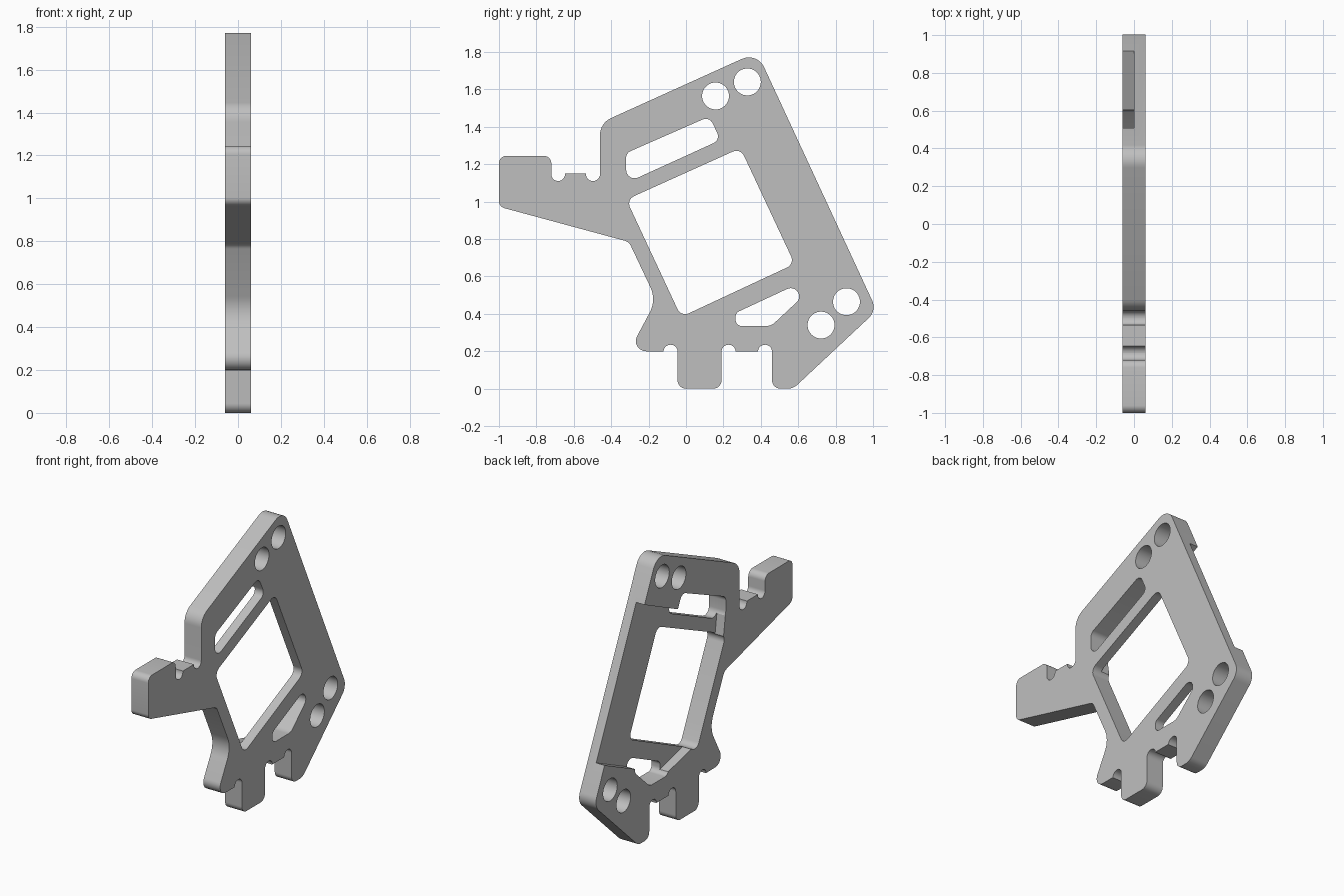
import bpy, bmesh, math
from mathutils import Vector

old = bpy.data.objects.get("Cube")
if old:
    bpy.data.objects.remove(old, do_unlink=True)

HALF = 0.06   # half the plate thickness
R = 0.037     # relief notch radius

grey = bpy.data.materials.new("plain grey")
grey.use_nodes = True
grey.diffuse_color = (0.52, 0.52, 0.52, 1)
grey.node_tree.nodes["Principled BSDF"].inputs["Base Color"].default_value = (0.52, 0.52, 0.52, 1)


def rounded(corners, steps=8):
    """Replace each (y, z, radius) corner by a tangent arc."""
    out = []
    for i, (y, z, r) in enumerate(corners):
        p = Vector((y, z))
        if r == 0:
            out.append(p)
            continue
        a = (Vector(corners[i - 1][:2]) - p).normalized()
        b = (Vector(corners[(i + 1) % len(corners)][:2]) - p).normalized()
        half = a.angle(b) / 2
        centre = p + (a + b).normalized() * (r / math.sin(half))
        reach = r / math.tan(half)
        s, e = p + a * reach - centre, p + b * reach - centre
        sweep = math.pi - 2 * half
        for k in range(steps + 1):
            t = k / steps
            out.append(centre + (s * math.sin((1 - t) * sweep)
                                 + e * math.sin(t * sweep)) / math.sin(sweep))
    return out


def circle(y, z, r, n=40):
    return [Vector((y + r * math.cos(math.tau * k / n),
                    z + r * math.sin(math.tau * k / n))) for k in range(n)]


def prism(name, loops, x0, x1):
    """Extrude closed (y, z) loops along x into one object."""
    bm = bmesh.new()
    for loop in loops:
        face = bm.faces.new([bm.verts.new((x0, p.x, p.y)) for p in loop])
        ext = bmesh.ops.extrude_face_region(bm, geom=[face])
        moved = [g for g in ext["geom"] if isinstance(g, bmesh.types.BMVert)]
        bmesh.ops.translate(bm, verts=moved, vec=(x1 - x0, 0, 0))
    bmesh.ops.remove_doubles(bm, verts=bm.verts, dist=0.0005)
    bmesh.ops.recalc_face_normals(bm, faces=bm.faces)
    mesh = bpy.data.meshes.new(name)
    bm.to_mesh(mesh)
    bm.free()
    mesh.materials.append(grey)
    obj = bpy.data.objects.new(name, mesh)
    bpy.context.collection.objects.link(obj)
    return obj


def notch(y0, y1, z):
    """Two rounded corners of a relief notch."""
    return [(y0, z, R), (y1, z, R)]


# Plate outline: nose, arm, top bar, long edge, feet, throat
outline = [(-1, 1.245, .04), (-.72, 1.245, .04)]
outline += notch(-.72, -.647, 1.11) + [(-.647, 1.15, 0), (-.535, 1.15, 0)]
outline += notch(-.535, -.46, 1.11)
outline += [(-.46, 1.42, .1), (.38, 1.8, .09), (1.02, .418, .08),
            (.573, 0, .08), (.46, 0, .045)]
outline += notch(.46, .385, .235) + [(.385, .2, 0), (.265, .2, 0)]
outline += notch(.265, .19, .235) + [(.19, 0, .045), (-.045, 0, .045)]
outline += notch(-.045, -.12, .235) + [(-.12, .2, 0)]
outline += [(-.305, .2, .055), (-.158, .474, .15), (-.305, .785, .05), (-1, .973, .04)]
plate = prism("bracket_plate", [rounded(outline)], -HALF, HALF)

# Through openings: window, two slots, four bolt holes
window = [(-.319, 1.011, .045), (-.026, .384, .045), (.581, .667, .045), (.291, 1.286, .045)]
upper_slot = [(-.32, 1.26, .04), (-.32, 1.1, .045), (.185, 1.33, .04), (.125, 1.455, .04)]
lower_slot = [(.265, .335, .034), (.265, .405, .034), (.605, .563, .045),
              (.605, .475, .04), (.455, .335, .07)]
bolts = [(.158, 1.565), (.328, 1.64), (.722, .34), (.858, .465)]
loops = [rounded(c) for c in (window, upper_slot, lower_slot)]
loops += [circle(y, z, .072) for y, z in bolts]
openings = prism("openings_cutter", loops, -.2, .2)

# Half-depth pocket around the window, open at the long edge
pocket_shape = [(-.315, 1.14), (-.29, .97), (0, .42), (.29, .35), (.47, .37),
                (.585, .492), (1.2, .775), (.9, 1.706), (.15, 1.357)]
pocket = prism("pocket_cutter", [[Vector(p) for p in pocket_shape]], -.2, 0)

# Cut the plate, then drop the cutters
bpy.context.view_layer.objects.active = plate
for cutter in (openings, pocket):
    cutter.hide_render = True
    mod = plate.modifiers.new("cut", "BOOLEAN")
    mod.operation = "DIFFERENCE"
    mod.solver = "EXACT"
    mod.object = cutter
    bpy.ops.object.modifier_apply(modifier=mod.name)
    bpy.data.objects.remove(cutter, do_unlink=True)

bpy.ops.object.select_all(action="DESELECT")
plate.select_set(True)
bpy.ops.object.shade_smooth_by_angle(angle=math.radians(30))
